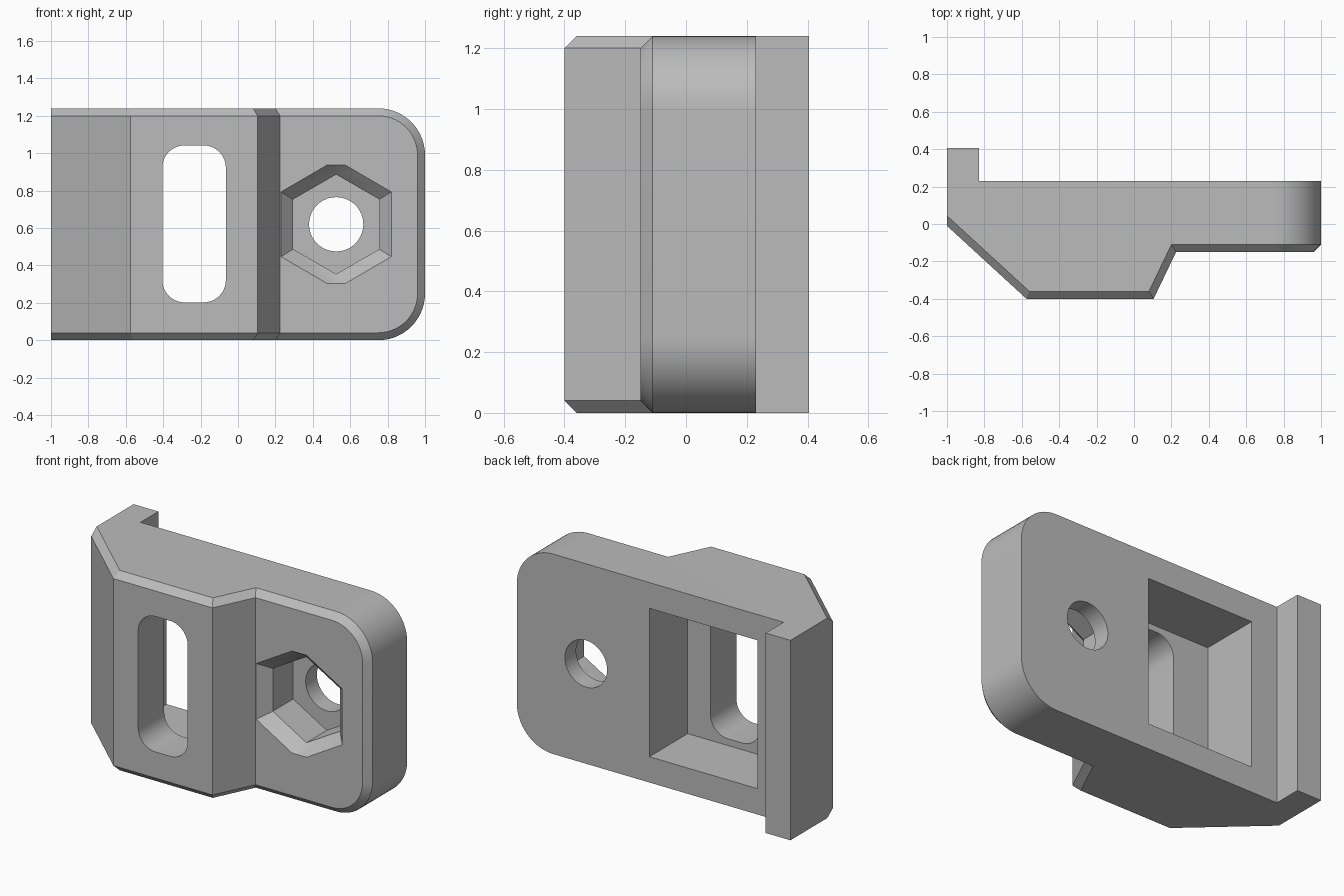
import bpy, bmesh
from math import cos, sin, pi

if "Cube" in bpy.data.objects:
    bpy.data.objects.remove(bpy.data.objects["Cube"], do_unlink=True)

H = 1.24          # body height
BACK = 0.23       # rear plane
CHAMFER = 0.04
HOLE = (0.525, 0.62)


def arc(cx, cz, r, a0, a1, n):
    """Points of an arc in the xz plane."""
    return [(cx + r * cos(a0 + (a1 - a0) * i / n), cz + r * sin(a0 + (a1 - a0) * i / n))
            for i in range(n + 1)]


def make_object(name, bm):
    bmesh.ops.recalc_face_normals(bm, faces=bm.faces[:])
    mesh = bpy.data.meshes.new(name)
    bm.to_mesh(mesh)
    bm.free()
    obj = bpy.data.objects.new(name, mesh)
    bpy.context.collection.objects.link(obj)
    return obj


def prism(name, outline, y0, y1):
    """Extrude an xz outline along y."""
    bm = bmesh.new()
    face = bm.faces.new([bm.verts.new((x, y0, z)) for x, z in outline])
    ext = bmesh.ops.extrude_face_region(bm, geom=[face], use_keep_orig=True)["geom"]
    for v in ext:
        if isinstance(v, bmesh.types.BMVert):
            v.co.y = y1
    return make_object(name, bm)


def rectangle(x0, x1, z0, z1):
    return [(x0, z0), (x1, z0), (x1, z1), (x0, z1)]


# Front skin: folded panels plus a plate with two rounded corners
bm = bmesh.new()
folds = [(-1, -0.01), (-0.575, -0.4), (0.105, -0.4), (0.225, -0.15)]
low = [bm.verts.new((x, y, 0)) for x, y in folds]
high = [bm.verts.new((x, y, H)) for x, y in folds]
for i in range(3):
    bm.faces.new((low[i], low[i + 1], high[i + 1], high[i]))
R = 0.25
rounded = arc(1 - R, R, R, -pi / 2, 0, 14) + arc(1 - R, H - R, R, 0, pi / 2, 14)
tip = [bm.verts.new((x, -0.15, z)) for x, z in rounded]
bm.faces.new([low[3]] + tip + [high[3]])

# Thicken to the flat back, then chamfer the front rim except the left end
skin = bm.faces[:]
rim = [e for e in bm.edges if e.is_boundary and any(v.co.x > -0.99 for v in e.verts)]
ext = bmesh.ops.extrude_face_region(bm, geom=skin, use_keep_orig=True)["geom"]
for v in ext:
    if isinstance(v, bmesh.types.BMVert):
        v.co.y = BACK
bmesh.ops.recalc_face_normals(bm, faces=bm.faces[:])
bmesh.ops.bevel(bm, geom=rim, offset=CHAMFER, offset_type='OFFSET', segments=1,
                affect='EDGES', clamp_overlap=False)
bmesh.ops.dissolve_limit(bm, angle_limit=0.01, verts=bm.verts[:], edges=bm.edges[:])
body = make_object("bracket_body", bm)

# Rear lip at the right end
lip = prism("rear_lip", rectangle(-1, -0.83, 0, H), 0.15, 0.405)

# Rounded slot, rear pocket and round bolt hole
sx, sz, sr = 0.05, 0.3, 0.12
slot_outline = []
for k, (dx, dz) in enumerate([(sx, sz), (-sx, sz), (-sx, -sz), (sx, -sz)]):
    slot_outline += arc(-0.235 + dx, 0.622 + dz, sr, k * pi / 2, (k + 1) * pi / 2, 10)
slot = prism("slot_cutter", slot_outline, -0.6, 0.6)
pocket = prism("pocket_cutter", rectangle(-0.65, 0.09, 0.16, 1.08), -0.145, 0.6)
bolt = prism("bolt_cutter", arc(*HOLE, 0.145, 0, 2 * pi, 48)[:-1], -0.6, 0.6)

# Hexagonal nut recess with a flared mouth
inner = arc(*HOLE, 0.266, pi / 2, pi / 2 + 2 * pi, 6)[:-1]
nut = prism("nut_cutter", inner, -0.12, 0.12)
mouth = []
for s in (1, -1):
    for x, z in ((0.295, 0.173), (0.05, 0.316), (-0.05, 0.316), (-0.295, 0.173)):
        mouth.append((HOLE[0] + s * x, HOLE[1] + s * z))
bm = bmesh.new()
for y, ring in ((-0.08, inner), (-0.15, mouth), (-0.3, mouth)):
    for x, z in ring:
        bm.verts.new((x, y, z))
bmesh.ops.convex_hull(bm, input=bm.verts[:])
bmesh.ops.dissolve_limit(bm, angle_limit=0.01, verts=bm.verts[:], edges=bm.edges[:])
flare = make_object("flare_cutter", bm)

# Combine everything into one solid
bpy.context.view_layer.objects.active = body
for tool in (lip, slot, pocket, bolt, nut, flare):
    mod = body.modifiers.new(tool.name, 'BOOLEAN')
    mod.operation = 'UNION' if tool is lip else 'DIFFERENCE'
    mod.solver = 'EXACT'
    mod.object = tool
    bpy.ops.object.modifier_apply(modifier=mod.name)
    bpy.data.objects.remove(tool, do_unlink=True)

# Merge coplanar faces left by the cuts
bm = bmesh.new()
bm.from_mesh(body.data)
bmesh.ops.remove_doubles(bm, verts=bm.verts[:], dist=0.0001)
bmesh.ops.dissolve_limit(bm, angle_limit=0.01, verts=bm.verts[:], edges=bm.edges[:])
bm.to_mesh(body.data)
bm.free()

# Plain grey finish
grey = bpy.data.materials.new("plain_grey")
grey.use_nodes = True
colour = (0.5, 0.5, 0.5, 1)
grey.diffuse_color = colour
grey.node_tree.nodes["Principled BSDF"].inputs["Base Color"].default_value = colour
body.data.materials.clear()
body.data.materials.append(grey)

bpy.ops.object.select_all(action='DESELECT')
body.select_set(True)
bpy.ops.object.shade_smooth_by_angle(angle=pi / 7)
